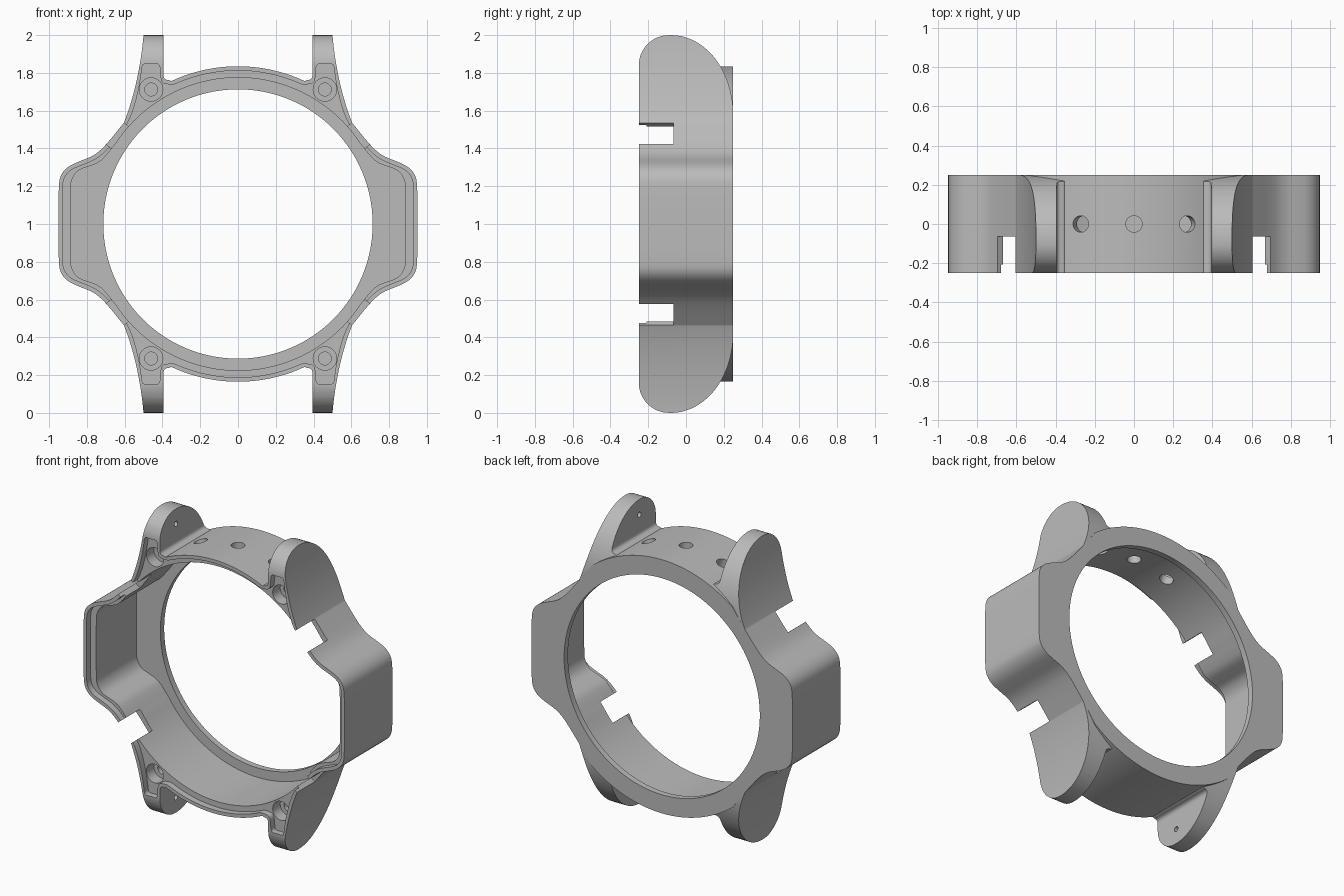
import bpy, bmesh
from math import sin, cos, pi, radians, sqrt
from mathutils import Vector, Matrix

cube = bpy.data.objects.get("Cube")
if cube:
    bpy.data.objects.remove(cube, do_unlink=True)

MID = 1.0          # height of the ring centre
FRONT, BACK = -0.25, 0.25
LEDGE = -0.208     # seat of the front cover
FLOOR = 0.21       # inner face of the back flange

steel = bpy.data.materials.new("satin grey")
steel.use_nodes = True
grey = (0.5, 0.5, 0.5, 1)
steel.diffuse_color = grey
steel.node_tree.nodes["Principled BSDF"].inputs["Base Color"].default_value = grey


def make(name, bm):
    bmesh.ops.recalc_face_normals(bm, faces=bm.faces[:])
    mesh = bpy.data.meshes.new(name)
    bm.to_mesh(mesh)
    bm.free()
    mesh.materials.append(steel)
    ob = bpy.data.objects.new(name, mesh)
    bpy.context.collection.objects.link(ob)
    return ob


def prism(name, pts, a, b, along="y"):
    """Extrude a 2D outline (heights relative to the ring centre)."""
    bm = bmesh.new()
    if along == "y":
        verts = [bm.verts.new((u, a, h + MID)) for u, h in pts]
        move = (0, b - a, 0)
    else:
        verts = [bm.verts.new((a, u, h + MID)) for u, h in pts]
        move = (b - a, 0, 0)
    face = bm.faces.new(verts)
    ext = bmesh.ops.extrude_face_region(bm, geom=[face])
    moved = [g for g in ext["geom"] if isinstance(g, bmesh.types.BMVert)]
    bmesh.ops.translate(bm, verts=moved, vec=move)
    return make(name, bm)


def rod(name, start, end, radius, sides=32):
    start, end = Vector(start), Vector(end)
    d = end - start
    mat = Matrix.Translation((start + end) / 2) @ d.to_track_quat("Z", "Y").to_matrix().to_4x4()
    bm = bmesh.new()
    bmesh.ops.create_cone(bm, cap_ends=True, segments=sides, radius1=radius,
                          radius2=radius, depth=d.length, matrix=mat)
    return make(name, bm)


def combine(target, tool, operation):
    mod = target.modifiers.new("combine", "BOOLEAN")
    mod.operation, mod.solver, mod.object = operation, "EXACT", tool
    with bpy.context.temp_override(object=target, active_object=target):
        bpy.ops.object.modifier_apply(modifier=mod.name)
    bpy.data.objects.remove(tool, do_unlink=True)


def soften(pts, rounds=2):
    """Corner cutting that keeps both ends."""
    for _ in range(rounds):
        out = [pts[0]]
        for (ax, ay), (bx, by) in zip(pts, pts[1:]):
            out += [(ax * .75 + bx * .25, ay * .75 + by * .25),
                    (ax * .25 + bx * .75, ay * .25 + by * .75)]
        pts = out + [pts[-1]]
    return pts


def arc(r, start, end=90, n=20):
    return [(r * cos(radians(start + (end - start) * i / n)),
             r * sin(radians(start + (end - start) * i / n))) for i in range(n + 1)]


def four_way(q):
    """Mirror a quadrant path, running from the x axis to the z axis, into a loop."""
    half = q + [(-x, h) for x, h in reversed(q[:-1])]
    return half + [(x, -h) for x, h in reversed(half[1:-1])]


# Ring body with widened sides
body_edge = soften([(.95, 0), (.95, .2), (.94, .26), (.90, .305), (.84, .332),
                    (.77, .358), (.71, .405), (.605, .535)])
case = prism("watch_case", four_way(body_edge + arc(.835, 52)), FRONT, BACK)

# Four strap lugs, rounded in side profile
lug_edge = soften([(.62, .5), (.60, .545), (.57, .63), (.54, .74), (.515, .87),
                   (.50, .99), (.495, 1.1)])
lug_edge += soften([(.395, 1.1), (.395, .81), (.393, .765), (.35, .76), (.335, .72)])
lug_side = [(FRONT, .4)]
lug_side += [(-.09 - .16 * cos(i * pi / 24), .84 + .16 * sin(i * pi / 24)) for i in range(12)]
lug_side += [(-.08 + .33 * sin(i * pi / 40), .58 + .42 * cos(i * pi / 40)) for i in range(21)]
lug_side += [(BACK, .4)]
corners = [(sx, sz) for sx in (1, -1) for sz in (1, -1)]
for sx, sz in corners:
    lug = prism("lug", [(sx * x, sz * h) for x, h in lug_edge], FRONT, BACK)
    shape = prism("lug_shape", [(u, sz * h) for u, h in lug_side], -1.2, 1.2, "x")
    combine(lug, shape, "INTERSECT")
    combine(case, lug, "UNION")

# Main cavity, with pockets in the widened sides
pocket = soften([(.887, 0), (.887, .17), (.885, .23), (.85, .285), (.79, .305),
                 (.735, .325), (.70, .36), (.665, .405)])
combine(case, prism("cavity", four_way(pocket + arc(.775, 33)), -.4, FLOOR), "DIFFERENCE")

# Bore through the back flange
combine(case, rod("bore", (0, -.4, MID), (0, .4, MID), .713, 96), "DIFFERENCE")

# Stepped ledge for the front cover, reaching into the lugs
ledge = soften([(.93, 0), (.93, .195), (.92, .25), (.885, .287), (.83, .31),
                (.757, .338), (.692, .39), (.587, .522), (.548, .62), (.522, .73),
                (.51, .81), (.505, .85), (.46, .846), (.415, .85), (.413, .80),
                (.405, .745), (.36, .738), (.335, .74)])
combine(case, prism("ledge", four_way(ledge + arc(.812, 67)), -.4, LEDGE), "DIFFERENCE")

# Slots in the wall, and screw and strap pin holes by each lug
for sx, sz in corners:
    c, out, side = Vector((.65, .478)), Vector((.79, .62)), Vector((-.62, .79))
    pts = [c + out * a + side * b for a, b in
           ((-.12, -.073), (.12, -.073), (.12, .073), (-.12, .073))]
    slot = prism("slot", [(sx * p.x, sz * p.y) for p in pts], -.4, -.065)
    combine(case, slot, "DIFFERENCE")
    x, z = sx * .46, MID + sz * .712
    combine(case, rod("screw_head_seat", (x, -.4, z), (x, -.13, z), .062), "DIFFERENCE")
    combine(case, rod("screw_hole", (x, -.4, z), (x, .05, z), .034), "DIFFERENCE")
    z = MID + sz * .9
    combine(case, rod("pin_hole", (sx * .36, -.08, z), (sx * .45, -.08, z), .017, 20),
            "DIFFERENCE")

# Three radial holes in the upper wall
for deg in (71, 90, 109):
    d = Vector((cos(radians(deg)), 0, sin(radians(deg))))
    o = Vector((0, 0, MID))
    combine(case, rod("wall_hole", o + d * .68, o + d * .95, .042), "DIFFERENCE")

# Smooth curves, crisp edges
bpy.ops.object.select_all(action="DESELECT")
case.select_set(True)
bpy.context.view_layer.objects.active = case
bpy.ops.object.shade_smooth_by_angle(angle=radians(30))
